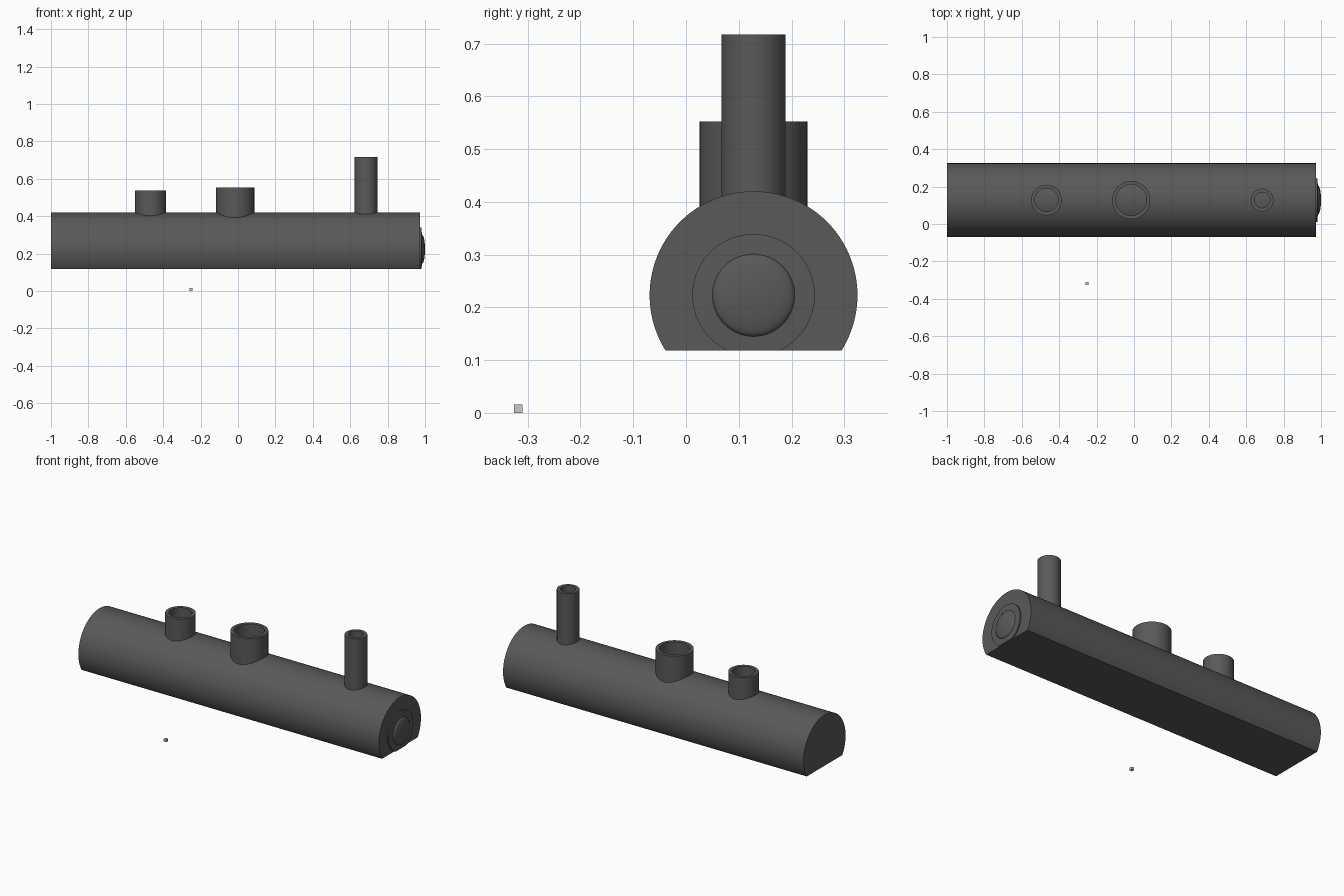
import bpy, bmesh
from math import sin, cos, pi, radians
from mathutils import Vector, Matrix

if "Cube" in bpy.data.objects:
    bpy.data.objects.remove(bpy.data.objects["Cube"])

CY, CZ, R, FLOOR = 0.128, 0.223, 0.197, 0.118

dark = bpy.data.materials.new("dark_grey")
dark.diffuse_color = (0.1, 0.1, 0.1, 1)
dark.use_nodes = True
dark.node_tree.nodes["Principled BSDF"].inputs["Base Color"].default_value = dark.diffuse_color


def lathe(name, profile, matrix, closed=False, cut=False, n=96):
    """Revolve (radius, height) points around local z, optionally cut flat at FLOOR."""
    bm = bmesh.new()
    rings = []
    for r, h in profile:
        if r == 0:
            rings.append([bm.verts.new((0, 0, h))] * n)
        else:
            rings.append([bm.verts.new((r * cos(2 * pi * i / n), r * sin(2 * pi * i / n), h))
                          for i in range(n)])
    pairs = list(zip(rings, rings[1:])) + ([(rings[-1], rings[0])] if closed else [])
    for a, b in pairs:
        for i in range(n):
            j = (i + 1) % n
            bm.faces.new(list(dict.fromkeys((a[i], a[j], b[j], b[i]))))
    bm.transform(matrix)
    if cut:
        geom = bm.verts[:] + bm.edges[:] + bm.faces[:]
        res = bmesh.ops.bisect_plane(bm, geom=geom, plane_co=(0, 0, FLOOR),
                                     plane_no=(0, 0, 1), clear_inner=True)
        edges = [e for e in res["geom_cut"] if isinstance(e, bmesh.types.BMEdge)]
        bmesh.ops.contextual_create(bm, geom=edges)
    bmesh.ops.recalc_face_normals(bm, faces=bm.faces[:])
    me = bpy.data.meshes.new(name)
    bm.to_mesh(me)
    bm.free()
    ob = bpy.data.objects.new(name, me)
    bpy.context.collection.objects.link(ob)
    me.materials.append(dark)
    bpy.ops.object.select_all(action='DESELECT')
    bpy.context.view_layer.objects.active = ob
    ob.select_set(True)
    bpy.ops.object.shade_smooth_by_angle(angle=radians(30))
    return ob


# local z axis turned to world x, on the boiler's centre line
along_x = Matrix.Translation((0, CY, CZ)) @ Matrix.Rotation(pi / 2, 4, 'Y')

# boiler with flat underside
lathe("boiler", [(0, -1), (R, -1), (R, 0.974), (0, 0.974)], along_x, cut=True)

# front door: shallow disc with a domed centre
dome = [(0.078 * cos(t * pi / 16), 0.983 + 0.017 * sin(t * pi / 16)) for t in range(8)]
lathe("front_door", [(0, 0.97), (0.116, 0.97), (0.116, 0.981)] + dome + [(0, 1.0)],
      along_x, cut=True)

# open tubes on top of the boiler
for name, x, r, top in (("rear_tube", -0.468, 0.082, 0.537),
                        ("middle_tube", -0.015, 0.102, 0.552),
                        ("chimney", 0.685, 0.061, 0.717)):
    ri = r - 0.0195
    base = 0.38
    lathe(name, [(r, base), (r, top), (ri, top), (ri, base)],
          Matrix.Translation((x, CY, 0)), closed=True, n=64)

# tiny loose cube beside the boiler
bpy.ops.mesh.primitive_cube_add(size=0.016, location=(-0.252, -0.318, 0.008))
bpy.context.object.name = "small_cube"
